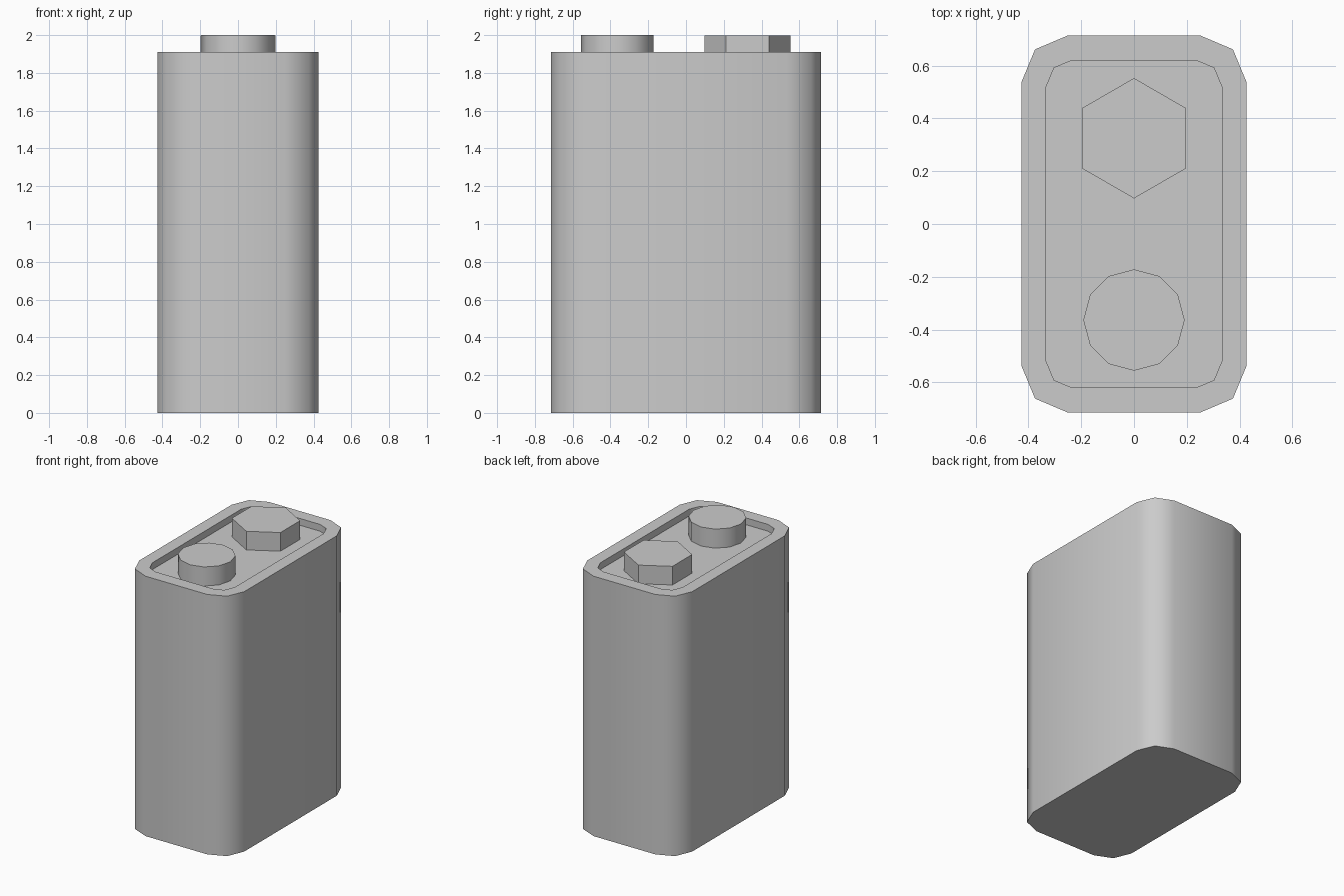
import bpy, bmesh, math

if "Cube" in bpy.data.objects:
    bpy.data.objects.remove(bpy.data.objects["Cube"])

RIM_Z, FLOOR_Z, TOP_Z = 1.91, 1.86, 2.0


def mirrored_outline(corner):
    """Mirror one corner (listed from +y side to +x side) into a full counter-clockwise loop."""
    c = list(corner)
    r = c[::-1]
    return (r + [(-x, y) for x, y in c]
            + [(-x, -y) for x, y in r] + [(x, -y) for x, y in c])


def finish(name, bm, angle=None):
    bmesh.ops.recalc_face_normals(bm, faces=bm.faces)
    mesh = bpy.data.meshes.new(name)
    bm.to_mesh(mesh)
    bm.free()
    ob = bpy.data.objects.new(name, mesh)
    bpy.context.collection.objects.link(ob)
    if angle:
        bpy.ops.object.select_all(action='DESELECT')
        ob.select_set(True)
        bpy.context.view_layer.objects.active = ob
        bpy.ops.object.shade_smooth_by_angle(angle=math.radians(angle))
    return ob


def stacked_loops(name, loops, angle=None):
    """Bridge equal-sized (outline, z) loops and cap both ends."""
    bm = bmesh.new()
    rings = [[bm.verts.new((x, y, z)) for x, y in pts] for pts, z in loops]
    n = len(rings[0])
    for a, b in zip(rings, rings[1:]):
        for i in range(n):
            j = (i + 1) % n
            bm.faces.new((a[i], a[j], b[j], b[i]))
    bm.faces.new(rings[0][::-1])
    bm.faces.new(rings[-1])
    return finish(name, bm, angle)


def polygon(cy, radius, sides):
    return [(radius * math.sin(2 * math.pi * i / sides),
             cy + radius * math.cos(2 * math.pi * i / sides)) for i in range(sides)]


# Case with raised rim and recessed top
outer = mirrored_outline([(0.25, 0.715), (0.375, 0.662), (0.427, 0.537)])
inner = mirrored_outline([(0.235, 0.62), (0.303, 0.592), (0.335, 0.515)])
stacked_loops("battery_case",
              [(outer, 0), (outer, RIM_Z), (inner, RIM_Z), (inner, FLOOR_Z)], 50)

# Terminals, set slightly into the recess floor
for name, cy, radius, sides, top, angle in (
        ("round_terminal", -0.364, 0.192, 12, TOP_Z, 50),
        ("hex_terminal", 0.325, 0.228, 6, TOP_Z - 0.003, None)):
    pts = polygon(cy, radius, sides)
    stacked_loops(name, [(pts, FLOOR_Z - 0.01), (pts, top)], angle)
